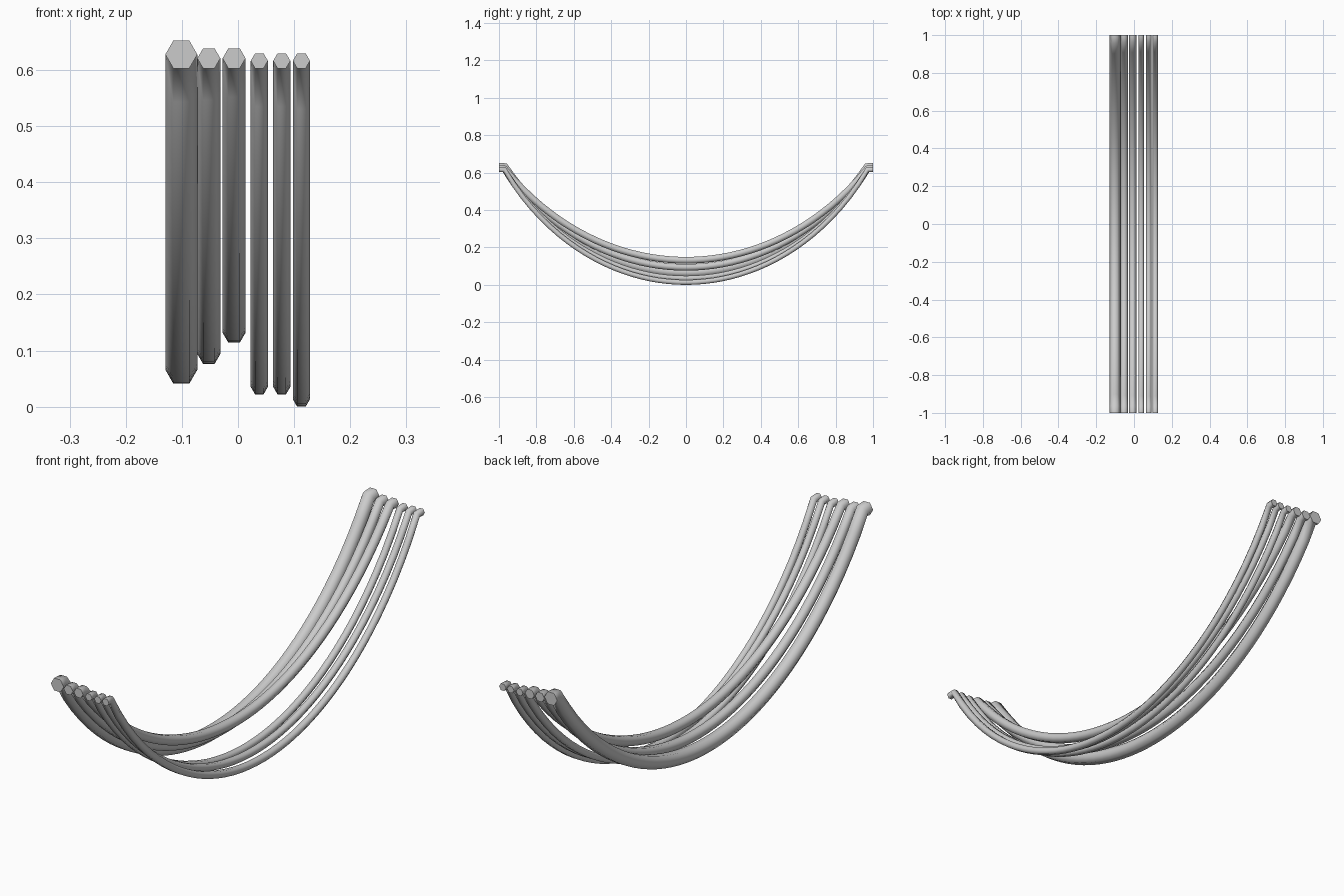
import bpy, bmesh
from math import sqrt, cosh, sin, cos, pi
from mathutils import Vector

if "Cube" in bpy.data.objects:
    bpy.data.objects.remove(bpy.data.objects["Cube"])

HALF = 0.97      # half span of the sagging part
BASE = 0.603     # height of the underside of every end stub
STEPS = 40


def catenary_scale(sag):
    lo, hi = 0.3, 5.0
    for _ in range(50):
        a = (lo + hi) / 2
        if a * (cosh(HALF / a) - 1) > sag:
            lo = a
        else:
            hi = a
    return a


def sag_path(z_end, z_low):
    """Horizontal stub, hanging curve, horizontal stub."""
    sag = z_end - z_low
    rad = (HALF ** 2 + sag ** 2) / (2 * sag)
    a = catenary_scale(sag)
    pts = [Vector((0, -1, z_end))]
    for i in range(STEPS + 1):
        y = HALF * (2 * i / STEPS - 1)
        arc = rad - sqrt(rad * rad - y * y)
        cat = a * (cosh(y / a) - 1)
        pts.append(Vector((0, y, z_low + 0.6 * arc + 0.4 * cat)))
    pts.append(Vector((0, 1, z_end)))
    return pts


def cable(name, x, r, bottom):
    h = r * sin(pi / 3)
    pts = sag_path(BASE + h, bottom + h)
    bm = bmesh.new()
    rings = []
    for i, p in enumerate(pts):
        before = (p - pts[i - 1]).normalized() if i else Vector((0, 1, 0))
        after = (pts[i + 1] - p).normalized() if i < len(pts) - 1 else Vector((0, 1, 0))
        if i in (0, len(pts) - 1):
            t = Vector((0, 1, 0))
        else:
            t = (before + after).normalized()
        up = Vector((0, -t.z, t.y))
        rings.append([bm.verts.new(p + Vector((x + r * cos(k * pi / 3), 0, 0))
                                   + up * (r * sin(k * pi / 3))) for k in range(6)])
    for a, b in zip(rings, rings[1:]):
        for k in range(6):
            bm.faces.new((a[k], a[(k + 1) % 6], b[(k + 1) % 6], b[k]))
    bm.faces.new(rings[0])
    bm.faces.new(rings[-1][::-1])
    bmesh.ops.recalc_face_normals(bm, faces=bm.faces)
    # smooth hexagonal tube with flat, sharp-edged end caps
    for f in bm.faces:
        f.smooth = len(f.verts) == 4
    for e in bm.edges:
        if any(len(f.verts) == 6 for f in e.link_faces):
            e.smooth = False
    me = bpy.data.meshes.new(name)
    bm.to_mesh(me)
    bm.free()
    ob = bpy.data.objects.new(name, me)
    bpy.context.collection.objects.link(ob)


# name, x centre, radius, lowest height
for spec in [("thick_cable", -0.101, 0.0285, 0.041),
             ("medium_cable_outer", -0.052, 0.0205, 0.076),
             ("medium_cable_inner", -0.007, 0.0205, 0.114),
             ("thin_cable_inner", 0.038, 0.0153, 0.022),
             ("thin_cable_middle", 0.078, 0.0153, 0.022),
             ("thin_cable_outer", 0.113, 0.0153, 0.0)]:
    cable(*spec)
